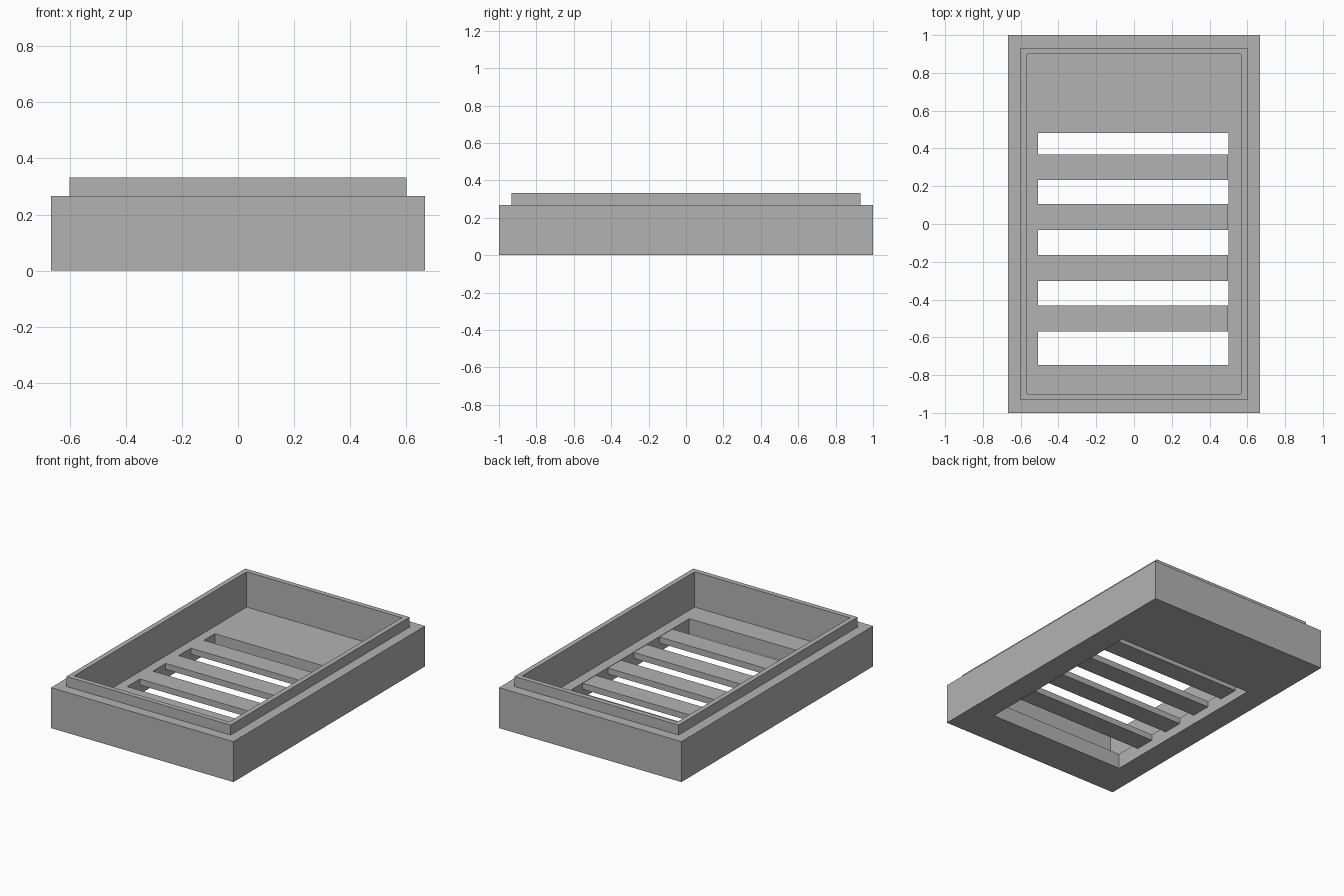
import bpy
import bmesh

cube = bpy.data.objects.get("Cube")
if cube:
    bpy.data.objects.remove(cube, do_unlink=True)

grey = bpy.data.materials.new("mid grey")
grey.use_nodes = True
colour = (0.45, 0.45, 0.45, 1.0)
grey.diffuse_color = colour
grey.node_tree.nodes["Principled BSDF"].inputs["Base Color"].default_value = colour

FLOOR = 0.10
RIM = 0.267
TOP = 0.333
SLOT = (-0.507, 0.5, -0.747, 0.482)


def finish(bm, name):
    bmesh.ops.recalc_face_normals(bm, faces=bm.faces)
    mesh = bpy.data.meshes.new(name)
    bm.to_mesh(mesh)
    bm.free()
    mesh.materials.append(grey)
    obj = bpy.data.objects.new(name, mesh)
    bpy.context.collection.objects.link(obj)
    return obj


def rect_loop(bm, rect, z):
    x0, x1, y0, y1 = rect
    return [bm.verts.new((x, y, z))
            for x, y in ((x0, y0), (x1, y0), (x1, y1), (x0, y1))]


def centred(hx, hy):
    return (-hx, hx, -hy, hy)


def bridge(bm, a, b):
    for i in range(4):
        j = (i + 1) % 4
        bm.faces.new((a[i], a[j], b[j], b[i]))


# Tray: outer wall, stepped lip, cavity and floor opening as one closed shell
outer, lip, cavity = centred(0.667, 1.0), centred(0.6, 0.933), centred(0.567, 0.9)
bm = bmesh.new()
loops = [rect_loop(bm, rect, z) for rect, z in (
    (SLOT, 0), (outer, 0), (outer, RIM), (lip, RIM),
    (lip, TOP), (cavity, TOP), (cavity, FLOOR), (SLOT, FLOOR))]
for a, b in zip(loops, loops[1:] + loops[:1]):
    bridge(bm, a, b)
finish(bm, "tray")

# Slats across the floor opening, flush with the floor
SLAT_BOTTOM = 0.06
for number, y in enumerate((-0.5, -0.233, 0.037, 0.3), 1):
    bm = bmesh.new()
    rect = (SLOT[0], SLOT[1] - 0.003, y - 0.068, y + 0.068)
    low, high = rect_loop(bm, rect, SLAT_BOTTOM), rect_loop(bm, rect, FLOOR)
    bridge(bm, low, high)
    bm.faces.new(low)
    bm.faces.new(high)
    finish(bm, f"slat_{number}")
